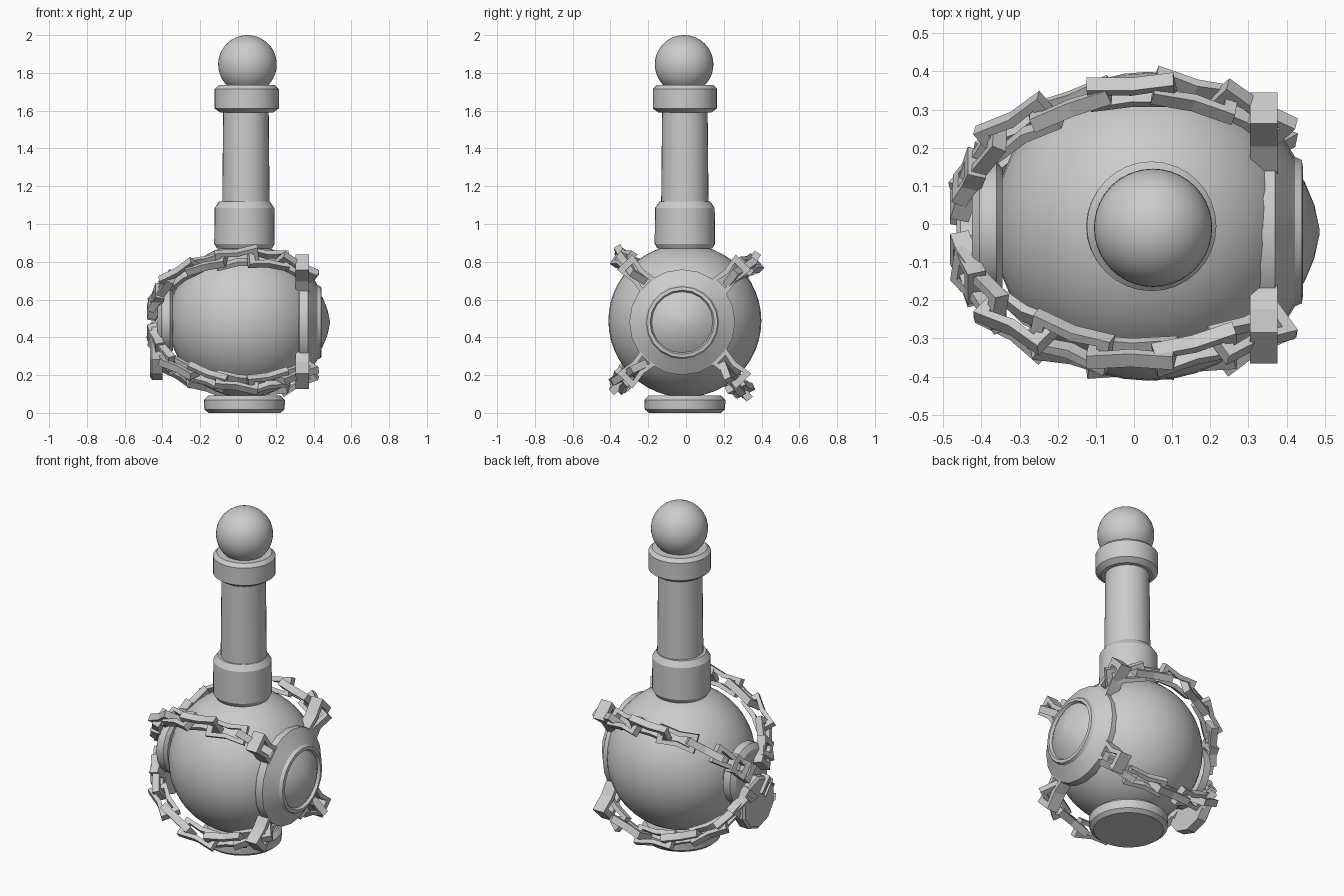
import bpy, bmesh, math, random
from mathutils import Matrix, Vector

if "Cube" in bpy.data.objects:
    bpy.data.objects.remove(bpy.data.objects["Cube"])

random.seed(4)
AX, AY = 0.042, -0.006   # bottle axis


def finish(name, bm, angle=30):
    bmesh.ops.recalc_face_normals(bm, faces=bm.faces)
    me = bpy.data.meshes.new(name)
    bm.to_mesh(me)
    bm.free()
    ob = bpy.data.objects.new(name, me)
    bpy.context.collection.objects.link(ob)
    if angle:
        bpy.ops.object.select_all(action='DESELECT')
        ob.select_set(True)
        bpy.context.view_layer.objects.active = ob
        bpy.ops.object.shade_smooth_by_angle(angle=math.radians(angle))
    return ob


def lathe(name, profile, matrix, sides=32, angle=30):
    """Closed solid turned around local z from (radius, height) points."""
    bm = bmesh.new()
    rings = []
    for r, h in profile:
        rings.append([bm.verts.new((r * math.cos(2 * math.pi * k / sides),
                                    r * math.sin(2 * math.pi * k / sides), h))
                      for k in range(sides)])
    for a, b in zip(rings, rings[1:]):
        for k in range(sides):
            j = (k + 1) % sides
            bm.faces.new((a[k], a[j], b[j], b[k]))
    bm.faces.new(rings[0])
    bm.faces.new(rings[-1])
    bm.transform(matrix)
    return finish(name, bm, angle)


def ball(name, centre, radius):
    bm = bmesh.new()
    bmesh.ops.create_uvsphere(bm, u_segments=40, v_segments=24, radius=radius)
    bm.transform(Matrix.Translation(centre))
    return finish(name, bm, 60)


def link(name, centre, t, side, length, width, bar=0.032, height=0.04):
    """Chain link: pinched rectangular frame along t, opening across side."""
    t = t.normalized()
    side = (side - t * side.dot(t)).normalized()
    n = t.cross(side)
    hl, hw = length / 2, width / 2
    outer = [(-hl, -hw), (0, -hw * 0.75), (hl, -hw), (hl, hw), (0, hw * 0.75), (-hl, hw)]
    inner = [(math.copysign(abs(x) - bar, x) if x else 0,
              math.copysign(abs(y) - bar * 0.8, y)) for x, y in outer]
    bm = bmesh.new()
    loops = [[bm.verts.new(centre + t * x + side * y + n * z) for x, y in pts]
             for pts, z in ((outer, -height / 2), (outer, height / 2),
                            (inner, height / 2), (inner, -height / 2))]
    for i in range(4):
        a, b = loops[i], loops[(i + 1) % 4]
        for k in range(6):
            j = (k + 1) % 6
            bm.faces.new((a[k], a[j], b[j], b[k]))
    return finish(name, bm, 0)


up = Matrix.Translation((AX, AY, 0))

# Glass body, foot, neck, collars and stopper
ball("bottle_belly", (0.037, AY, 0.488), 0.405)
lathe("foot", [(0.19, 0), (0.212, 0.018), (0.215, 0.068), (0.19, 0.092)],
      Matrix.Translation((0.034, AY, 0)))
lathe("lower_collar", [(0.145, 0.87), (0.16, 0.895), (0.158, 1.085), (0.135, 1.118)],
      Matrix.Translation((0.034, AY, 0)))
lathe("neck", [(0.126, 1.05), (0.12, 1.65)], up)
lathe("upper_collar", [(0.14, 1.59), (0.17, 1.612), (0.17, 1.715), (0.15, 1.735)],
      Matrix.Translation((0.046, AY, 0)))
ball("stopper", (0.05, -0.01, 1.845), 0.155)

# Medallion on the right side: plate, raised rim and shallow boss
right = Matrix.Translation((0, -0.02, 0.48)) @ Matrix.Rotation(math.pi / 2, 4, 'Y')
lathe("medallion", [(0.26, 0.305), (0.28, 0.325), (0.28, 0.37), (0.196, 0.422), (0.188, 0.44),
                    (0.170, 0.443), (0.162, 0.428), (0.13, 0.448), (0.07, 0.473), (0.01, 0.486)],
      right, 20)

# Back ring on the left side and its hanging tag
left = Matrix.Translation((0, -0.015, 0.49)) @ Matrix.Rotation(-math.pi / 2, 4, 'Y')
lathe("back_ring", [(0.16, 0.345), (0.18, 0.36), (0.18, 0.405), (0.15, 0.425)], left, 20)
tag = Matrix.Translation((0, -0.03, 0.33)) @ Matrix.Rotation(-math.pi / 2, 4, 'Y')
lathe("hanging_tag", [(0.155, 0.40), (0.155, 0.455), (0.14, 0.466)], tag, 10, 0)

# Four loose chains around the belly; path points are (x, distance from x axis)
path = [(0.375, 0.35), (0.24, 0.44), (0.08, 0.48), (-0.09, 0.462),
        (-0.24, 0.40), (-0.365, 0.30), (-0.445, 0.15)]
hub = Vector((0, -0.01, 0.483))
for c, deg in enumerate((41, 134, 223, 310)):
    a = math.radians(deg)
    out = Vector((0, math.cos(a), math.sin(a)))
    side = Vector((0, -math.sin(a), math.cos(a)))
    pts = [hub + Vector((x, 0, 0)) + out * r for x, r in path]
    for i, (p, q) in enumerate(zip(pts, pts[1:])):
        t = q - p
        across = side if i % 2 else t.cross(side)
        roll = Matrix.Rotation(random.uniform(-0.35, 0.35), 3, t)
        yaw = Matrix.Rotation(random.uniform(-0.15, 0.15), 3, out)
        link(f"chain_{c}_link_{i}", (p + q) / 2, yaw @ t, roll @ across,
             t.length * 1.34, 0.108)
    # Clamp link gripping the medallion rim, and the one gripping the back ring
    d = math.radians(45 + 90 * c)
    o2 = Vector((0, math.cos(d), math.sin(d)))
    s2 = Vector((0, -math.sin(d), math.cos(d)))
    link(f"medallion_clamp_{c}", hub + Vector((0.34, 0, 0)) + o2 * 0.345,
         o2, s2, 0.2, 0.115, 0.035, 0.072)
    link(f"back_clamp_{c}", hub + Vector((-0.435, 0, 0)) + out * 0.15,
         out + Vector((0.3, 0, 0)), side, 0.16, 0.11, 0.032, 0.05)
